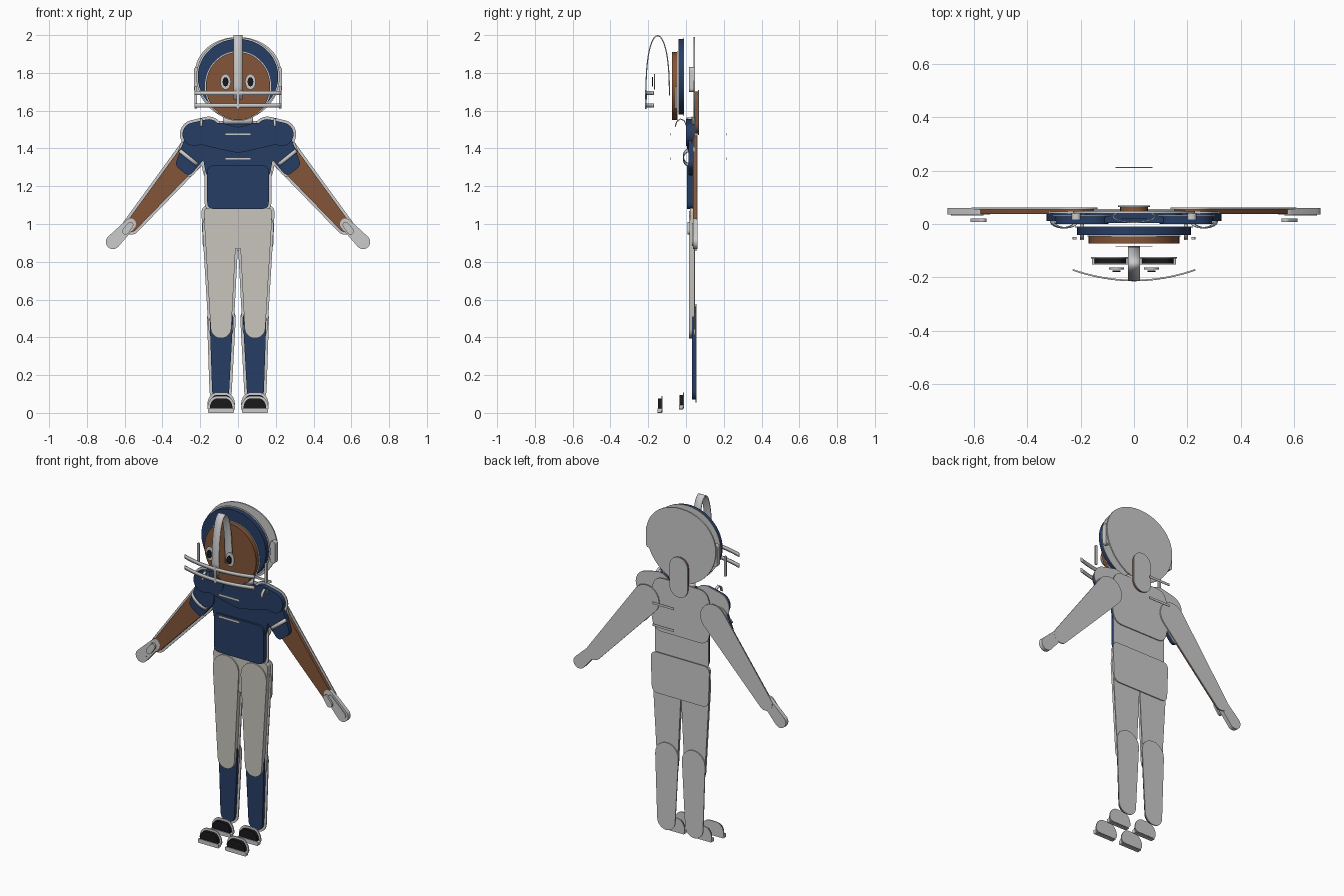
import bpy, bmesh
from math import sin, cos, pi, atan2, acos, hypot
from mathutils import Vector

if "Cube" in bpy.data.objects:
    bpy.data.objects.remove(bpy.data.objects["Cube"])


def mat(name, c):
    m = bpy.data.materials.new(name)
    m.diffuse_color = (*c, 1)
    m.use_nodes = True
    m.node_tree.nodes["Principled BSDF"].inputs["Base Color"].default_value = m.diffuse_color
    return m


BLUE = mat("navy", (0.02, 0.047, 0.13))
SKIN = mat("brown", (0.23, 0.09, 0.04))
BLACK = mat("black", (0.01, 0.01, 0.012))
PANTS = mat("off_white", (0.58, 0.56, 0.51))


# Outlines in the x/z plane
def ellipse(cx, cz, rx, rz, egg=0.0, n=48):
    return [(cx + rx * cos(t) * (1 + egg * sin(t)), cz + rz * sin(t))
            for t in (2 * pi * i / n for i in range(n))]


def capsule(a, b, ra, rb, n=12):
    dx, dz = b[0] - a[0], b[1] - a[1]
    ang, w = atan2(dz, dx), acos((ra - rb) / hypot(dx, dz))
    arc = lambda c, r, s, e: [(c[0] + r * cos(s + (e - s) * i / n),
                               c[1] + r * sin(s + (e - s) * i / n)) for i in range(n + 1)]
    return arc(b, rb, ang - w, ang + w) + arc(a, ra, ang + w, ang + 2 * pi - w)


def rounded(pts, r=0.02, n=5):
    out = []
    for i, p in enumerate(pts):
        p = Vector(p)
        u, v = Vector(pts[i - 1]) - p, Vector(pts[(i + 1) % len(pts)]) - p
        a = p + u.normalized() * min(r, u.length * 0.45)
        b = p + v.normalized() * min(r, v.length * 0.45)
        for k in range(n + 1):
            t = k / n
            out.append(tuple(a * (1 - t) ** 2 + p * 2 * t * (1 - t) + b * t * t))
    return out


def grow(pts, d):
    area = sum(pts[i - 1][0] * q[1] - q[0] * pts[i - 1][1] for i, q in enumerate(pts))
    s = 1 if area > 0 else -1
    out = []
    for i, p in enumerate(pts):
        t = Vector(pts[(i + 1) % len(pts)]) - Vector(pts[i - 1])
        t.normalize()
        out.append((p[0] + s * d * t.y, p[1] - s * d * t.x))
    return out


def finish(ob, m):
    if m:
        ob.data.materials.append(m)
    bpy.context.collection.objects.link(ob)
    bpy.ops.object.select_all(action='DESELECT')
    ob.select_set(True)
    bpy.context.view_layer.objects.active = ob
    bpy.ops.object.shade_smooth_by_angle()
    return ob


def plate(name, pts, y0, y1, m=None, rim=0.0, back=0.006, s=1):
    """Flat plate from y0 to y1, with an optional larger grey backing behind it."""
    bm = bmesh.new()
    f = bm.faces.new([bm.verts.new((s * x, y0, z)) for x, z in pts])
    ext = bmesh.ops.extrude_face_region(bm, geom=[f], use_keep_orig=True)
    for v in ext["geom"]:
        if isinstance(v, bmesh.types.BMVert):
            v.co.y = y1
    bmesh.ops.recalc_face_normals(bm, faces=bm.faces)
    me = bpy.data.meshes.new(name)
    bm.to_mesh(me)
    bm.free()
    finish(bpy.data.objects.new(name, me), m)
    if rim:
        plate(name + "_backing", grow(pts, rim), y1, y1 + back, s=s)


def band(name, path, width, thick=0.006, m=None, closed=False):
    """Ribbon along a path, spread sideways by the width vector."""
    w = Vector(width) / 2
    vs = [q for p in path for q in (Vector(p) - w, Vector(p) + w)]
    n = len(path)
    fs = [(2 * i, 2 * i + 1, (2 * i + 3) % (2 * n), (2 * i + 2) % (2 * n))
          for i in range(n if closed else n - 1)]
    me = bpy.data.meshes.new(name)
    me.from_pydata(vs, [], fs)
    ob = finish(bpy.data.objects.new(name, me), m)
    so = ob.modifiers.new("thickness", 'SOLIDIFY')
    so.thickness, so.offset = thick, 0


def box(x0, x1, z0, z1):
    return [(x0, z0), (x1, z0), (x1, z1), (x0, z1)]


# Head, helmet and neck
plate("helmet_back", ellipse(0, 1.77, 0.228, 0.22, 0.1), 0.04, 0.048)
plate("helmet_shell", ellipse(0, 1.78, 0.213, 0.2), -0.041, -0.014, BLUE, 0.008, 0.004)
plate("face", ellipse(0, 1.73, 0.17, 0.18), -0.073, -0.047, SKIN, 0.005, 0.003)
plate("neck", capsule((0, 1.53), (0, 1.65), 0.052, 0.052), 0.048, 0.064, SKIN, 0.008)
band("helmet_stripe", [(0, -0.15 + 0.062 * cos(t), 1.68 + 0.317 * sin(t) ** 0.8) for t in
                       (pi * i / 32 for i in range(33))][:-1] + [(0, -0.21, 1.66)], (0.046, 0, 0))

# Face mask
for z in (1.693, 1.628):
    band("mask_bar", [(0.23 * k / 12, -0.212 + 0.04 * (k / 12) ** 2, z)
                      for k in range(-12, 13)], (0, 0, 0.022))
plate("mask_centre_bar", rounded(box(-0.007, 0.007, 1.61, 1.71), 0.004), -0.216, -0.208)

for s in (-1, 1):
    # Eyes, ear pads and mask side bars
    plate("eye_white", ellipse(0.066, 1.753, 0.028, 0.041), -0.170, -0.164, s=s)
    plate("pupil", ellipse(0.066, 1.753, 0.015, 0.024), -0.181, -0.175, BLACK, s=s)
    plate("ear_pad", rounded(box(0.2, 0.234, 1.70, 1.83), 0.02), 0.015, 0.042, s=s)
    plate("mask_side_bar", rounded(box(0.216, 0.23, 1.61, 1.73), 0.005), -0.058, -0.048, s=s)
    # Shoulder straps
    band("shoulder_strap", [(s * 0.195, y, z) for y, z in
         ((-0.057, 1.515), (-0.05, 1.54), (-0.03, 1.556), (-0.01, 1.548), (0.005, 1.515))],
         (0.014, 0, 0))
    # Shoulder pad, sleeve and sleeve stripe
    plate("shoulder_pad", capsule((0.155, 1.495), (0.232, 1.475), 0.06, 0.062),
          0.0, 0.028, BLUE, 0.014, s=s)
    plate("sleeve", rounded([(0.17, 1.46), (0.28, 1.46), (0.335, 1.31), (0.258, 1.25),
                             (0.165, 1.36)], 0.03), 0.012, 0.04, BLUE, 0.01, s=s)
    cx, cz = 0.262, 1.352
    band("sleeve_stripe", [(s * (cx + 0.058 * k * 0.78), 0.012 - 0.026 * (1 - k * k) ** 0.5,
                            cz + 0.058 * k * 0.625) for k in
         (cos(pi * i / 14) for i in range(15))], (s * 0.013, 0, -0.016), 0.005)
    # Arm, hand and thumb
    plate("arm", capsule((0.22, 1.40), (0.565, 0.99), 0.07, 0.032), 0.037, 0.055, SKIN, 0.014, s=s)
    plate("hand", capsule((0.57, 1.0), (0.662, 0.905), 0.03, 0.038), 0.036, 0.06, None, s=s)
    plate("hand_inset", capsule((0.585, 0.985), (0.663, 0.907), 0.02, 0.023), 0.031, 0.036, s=s)
    plate("thumb", capsule((0.57, 0.995), (0.595, 0.962), 0.016, 0.018), 0.008, 0.02, s=s)
    # Leg, sock and shoe
    plate("thigh", capsule((0.092, 0.985), (0.09, 0.45), 0.085, 0.055),
          0.015, 0.042, PANTS, 0.012, s=s)
    plate("sock", capsule((0.088, 0.50), (0.092, 0.115), 0.062, 0.045),
          0.032, 0.05, BLUE, 0.014, s=s)
    for part, y, z in (("shoe_ankle", -0.034, 0.035), ("shoe_toe", -0.148, 0.016)):
        plate(part, rounded([(0.028, z), (0.15, z), (0.146, z + 0.035), (0.125, z + 0.06),
                             (0.053, z + 0.06), (0.032, z + 0.035)], 0.015),
              y, y + 0.018, BLACK, 0.013, s=s)
        plate(part + "_sole", rounded(box(0.022, 0.158, z - 0.016, z + 0.008), 0.006),
              y - 0.004, y + 0.018, s=s)

# Jersey and hips
plate("yoke", rounded([(-0.1, 1.54), (-0.23, 1.50), (-0.2, 1.42), (0, 1.375), (0.2, 1.42),
                       (0.23, 1.50), (0.1, 1.54), (0, 1.51)], 0.03), 0.004, 0.022, BLUE)
plate("chest", rounded([(-0.16, 1.53), (-0.195, 1.40), (-0.165, 1.24), (0.165, 1.24),
                        (0.195, 1.40), (0.16, 1.53)], 0.04), 0.018, 0.044, BLUE, 0.014)
plate("belly", rounded([(-0.163, 1.31), (-0.163, 1.08), (0.163, 1.08), (0.163, 1.31)], 0.035),
      0.006, 0.034, BLUE, 0.014)
plate("hips", rounded([(-0.18, 1.085), (-0.172, 0.87), (0.172, 0.87), (0.18, 1.085)], 0.025),
      0.022, 0.05, PANTS, 0.014)

# Collar ring
band("collar", [(0.078 * cos(t), 0.028 + 0.022 * sin(t), 1.547) for t in
                (2 * pi * i / 40 for i in range(40))], (0, 0, 0.034), 0.005, closed=True)

# Plain trim strips floating in front of and behind the jersey
for y, label in ((-0.085, "front"), (0.211, "back")):
    for z in (1.345, 1.475):
        plate(label + "_trim_strip", box(-0.07, 0.07, z - 0.007, z + 0.007), y, y + 0.003)
